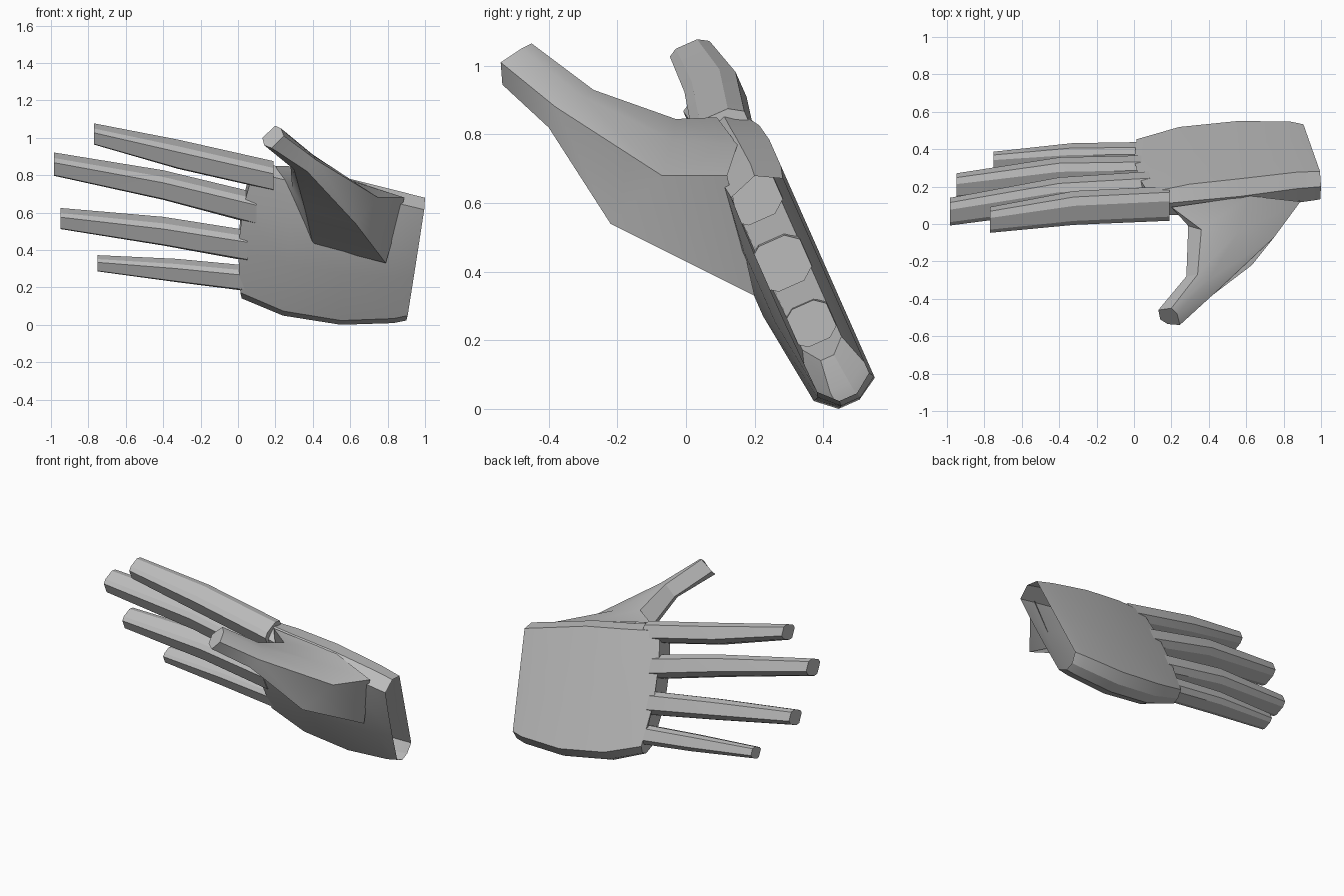
import bpy, bmesh, math
from mathutils import Vector

cube = bpy.data.objects.get("Cube")
if cube:
    bpy.data.objects.remove(cube)

grey = bpy.data.materials.new("plain grey")
grey.use_nodes = True
grey.diffuse_color = (0.5, 0.5, 0.5, 1)
grey.node_tree.nodes["Principled BSDF"].inputs["Base Color"].default_value = (0.5, 0.5, 0.5, 1)

# Tilted hand frame: w runs little finger to index, d runs palm to back
W = Vector((0, -0.405, 0.914))
D = Vector((0, 0.914, 0.405))


def hand_point(x, w, d):
    return Vector((x, 0, 0)) + W * w + D * d


def loft(name, rings, cap_start=False, cap_end=True):
    """Skin a list of equal rings of points."""
    bm = bmesh.new()
    loops = [[bm.verts.new(p) for p in ring] for ring in rings]
    for a, b in zip(loops, loops[1:]):
        for i in range(len(a)):
            j = (i + 1) % len(a)
            bm.faces.new((a[i], a[j], b[j], b[i]))
    if cap_start:
        bm.faces.new(loops[0])
    if cap_end:
        bm.faces.new(loops[-1])
    bmesh.ops.recalc_face_normals(bm, faces=bm.faces)
    mesh = bpy.data.meshes.new(name)
    bm.to_mesh(mesh)
    bm.free()
    mesh.materials.append(grey)
    ob = bpy.data.objects.new(name, mesh)
    bpy.context.collection.objects.link(ob)
    bpy.ops.object.select_all(action='DESELECT')
    ob.select_set(True)
    bpy.context.view_layer.objects.active = ob
    bpy.ops.object.shade_smooth_by_angle(angle=math.radians(28))
    return ob


def palm_ring(x0, x1, w0, w1, back, front, belly, bulge=0):
    """Cross-section of the palm; bulge pushes its middle towards the fingers."""
    t = back - front
    span = w1 - w0
    pts = [(w0 + 0.04, back), (w0, back - t * 0.35), (w0, back - t * 0.7),
           (w0 + 0.05, front), (w0 + span * 0.4, belly), (w0 + span * 0.7, belly),
           (w1 - 0.03, front), (w1, back - t * 0.45), (w1 - 0.04, back),
           (w0 + span * 0.7, back), (w0 + span * 0.4, back)]
    ring = []
    for w, d in pts:
        s = (w - w0) / span
        ring.append(hand_point(x0 + (x1 - x0) * s - 4 * bulge * s * (1 - s), w, d))
    return ring


# Palm: hollow, open at the wrist
loft("palm", [
    palm_ring(0.90, 1.00, -0.16, 0.54, 0.53, 0.37, 0.365),
    palm_ring(0.83, 0.87, -0.175, 0.575, 0.54, 0.365, 0.34),
    palm_ring(0.55, 0.57, -0.18, 0.66, 0.54, 0.35, 0.315),
    palm_ring(0.24, 0.30, -0.125, 0.71, 0.53, 0.35, 0.32),
    palm_ring(0.02, 0.09, -0.03, 0.755, 0.50, 0.38, 0.37, 0.05),
])


# Fingers: octagonal tubes through base, joint and tip (x, w, d, half width, half depth)
def finger(name, *stations):
    rings = []
    for x, w, d, rw, rd in stations:
        rings.append([hand_point(x, w + a * rw, d + b * rd) for a, b in (
            (1, 0.5), (0.6, 1), (-0.6, 1), (-1, 0.5),
            (-1, -0.6), (-0.7, -1), (0.7, -1), (1, -0.6))])
    loft(name, rings, cap_start=True)


finger("index_finger", (0.19, 0.685, 0.425, 0.066, 0.082),
       (-0.32, 0.80, 0.45, 0.066, 0.08), (-0.77, 0.925, 0.435, 0.047, 0.062))
finger("middle_finger", (0.10, 0.49, 0.43, 0.075, 0.076),
       (-0.40, 0.62, 0.45, 0.067, 0.08), (-0.985, 0.76, 0.41, 0.052, 0.066))
finger("ring_finger", (0.05, 0.275, 0.43, 0.072, 0.074),
       (-0.40, 0.35, 0.45, 0.065, 0.078), (-0.95, 0.438, 0.418, 0.047, 0.06))
finger("little_finger", (0.05, 0.08, 0.437, 0.06, 0.062),
       (-0.33, 0.12, 0.45, 0.053, 0.062), (-0.75, 0.166, 0.44, 0.036, 0.047))

# Thumb: broad wedge on the palm narrowing to a tube
loft("thumb", [
    [(0.20, 0.09, 0.85), (0.29, 0.13, 0.66), (0.40, 0.17, 0.43),
     (0.79, 0.20, 0.33), (0.89, 0.12, 0.68), (0.62, 0.15, 0.77)],
    [(0.36, -0.03, 0.845), (0.29, -0.01, 0.73), (0.36, -0.04, 0.61),
     (0.63, -0.22, 0.54), (0.75, -0.07, 0.68), (0.56, -0.04, 0.785)],
    [(0.34, -0.27, 0.93), (0.28, -0.28, 0.86), (0.30, -0.34, 0.83),
     (0.37, -0.40, 0.82), (0.42, -0.38, 0.88), (0.40, -0.30, 0.91)],
    [(0.20, -0.45, 1.065), (0.13, -0.46, 1.0), (0.14, -0.51, 0.96),
     (0.18, -0.535, 0.945), (0.245, -0.54, 1.01), (0.23, -0.48, 1.05)],
], cap_start=False)
